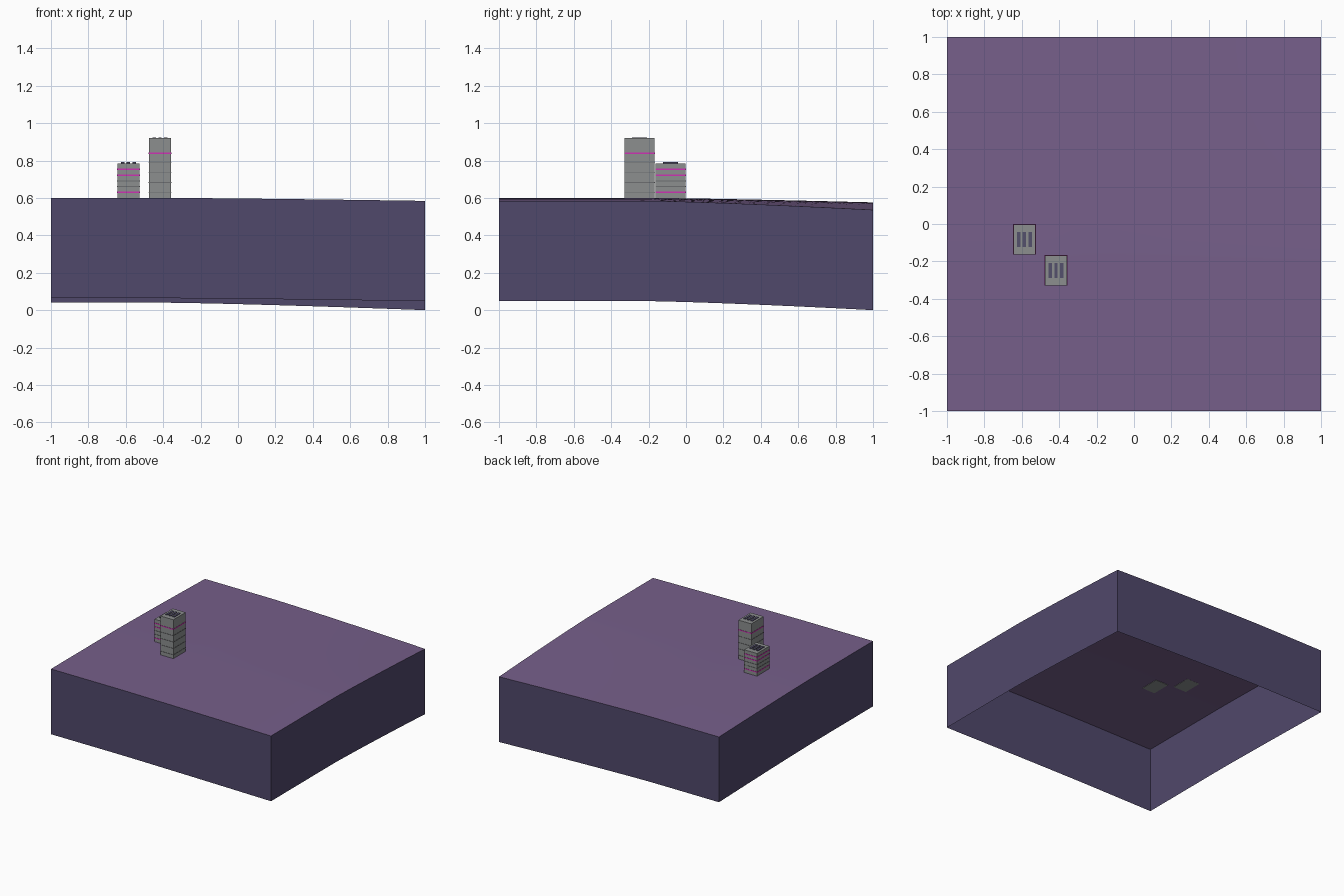
import bpy, bmesh
from mathutils import Matrix

cube = bpy.data.objects.get("Cube")
if cube:
    bpy.data.objects.remove(cube, do_unlink=True)


def material(name, rgb):
    linear = [((c / 255 + 0.055) / 1.055) ** 2.4 for c in rgb] + [1]
    mat = bpy.data.materials.new(name)
    mat.use_nodes = True
    mat.diffuse_color = linear
    mat.node_tree.nodes["Principled BSDF"].inputs["Base Color"].default_value = linear
    return mat


GROUND = material("purple ground", (118, 95, 138))
EARTH = material("dark blue earth", (80, 72, 107))
WALL = material("grey wall", (140, 143, 143))
FLOOR = material("dark grey ledge", (108, 109, 112))
PINK = material("pink light", (205, 50, 180))
VENT = material("slate vent", (84, 80, 108))


def finish(name, bm, *mats):
    mesh = bpy.data.meshes.new(name)
    bm.to_mesh(mesh)
    bm.free()
    for mat in mats:
        mesh.materials.append(mat)
    obj = bpy.data.objects.new(name, mesh)
    bpy.context.collection.objects.link(obj)
    return obj


def box(name, x, y, z, mat):
    """Box between the low and high limit on each axis."""
    bm = bmesh.new()
    size = [b - a for a, b in (x, y, z)]
    centre = [(a + b) / 2 for a, b in (x, y, z)]
    bmesh.ops.create_cube(bm, size=1, matrix=Matrix.Translation(centre) @ Matrix.Diagonal((*size, 1)))
    return finish(name, bm, mat)


# Gently falling ground, lowest in the back left corner
def fall(t, start):
    return max(0, (t - start) / (1 - start)) ** 1.3


def height(x, y):
    fx, fy = fall(x, -0.4), fall(y, -0.2)
    return 0.6 - 0.016 * fx - 0.024 * fy - 0.024 * fx * fy


DEPTH = 0.536
bm = bmesh.new()
bmesh.ops.create_grid(bm, x_segments=24, y_segments=24, size=1)
for v in bm.verts:
    v.co.z = height(v.co.x, v.co.y)
ground = finish("ground", bm, GROUND)
for poly in ground.data.polygons:
    poly.use_smooth = True

# Earth skirt following the ground edge, open underneath
bm = bmesh.new()
bm.from_mesh(ground.data)
rim = [e for e in bm.edges if e.is_boundary]
lower = bmesh.ops.extrude_edge_only(bm, edges=rim)["geom"]
for v in lower:
    if isinstance(v, bmesh.types.BMVert):
        v.co.z -= DEPTH
sides = {f for f in lower if isinstance(f, bmesh.types.BMFace)}
bmesh.ops.delete(bm, geom=[f for f in bm.faces if f not in sides], context="FACES")
for f in bm.faces:
    f.smooth = False
    if f.normal.dot(f.calc_center_median()) < 0:
        f.normal_flip()
finish("earth_sides", bm, EARTH)


# Towers with floor ledges, some lit pink, and roof vents
def tower(name, cx, cy, top, vent_top, first, step, lit):
    hx, hy, out = 0.059, 0.08, 0.002
    box(name + "_walls", (cx - hx, cx + hx), (cy - hy, cy + hy), (0.597, top), WALL)
    for i, is_lit in enumerate(lit):
        z = first + i * step
        thick = 0.004 if is_lit else 0.002
        box(f"{name}_ledge_{i + 1}", (cx - hx - out, cx + hx + out), (cy - hy - out, cy + hy + out),
            (z - thick, z + thick), PINK if is_lit else FLOOR)
    for i in (-1, 0, 1):
        x = cx + i * 0.031
        box(f"{name}_vent_{i + 2}", (x - 0.009, x + 0.009), (cy - 0.04, cy + 0.04),
            (top - 0.01, vent_top), VENT)


tower("short_tower", -0.586, -0.082, 0.784, 0.791, 0.63, 0.0305, (1, 0, 0, 1, 1))
tower("tall_tower", -0.417, -0.248, 0.919, 0.924, 0.63, 0.0525, (0, 0, 0, 0, 1))
